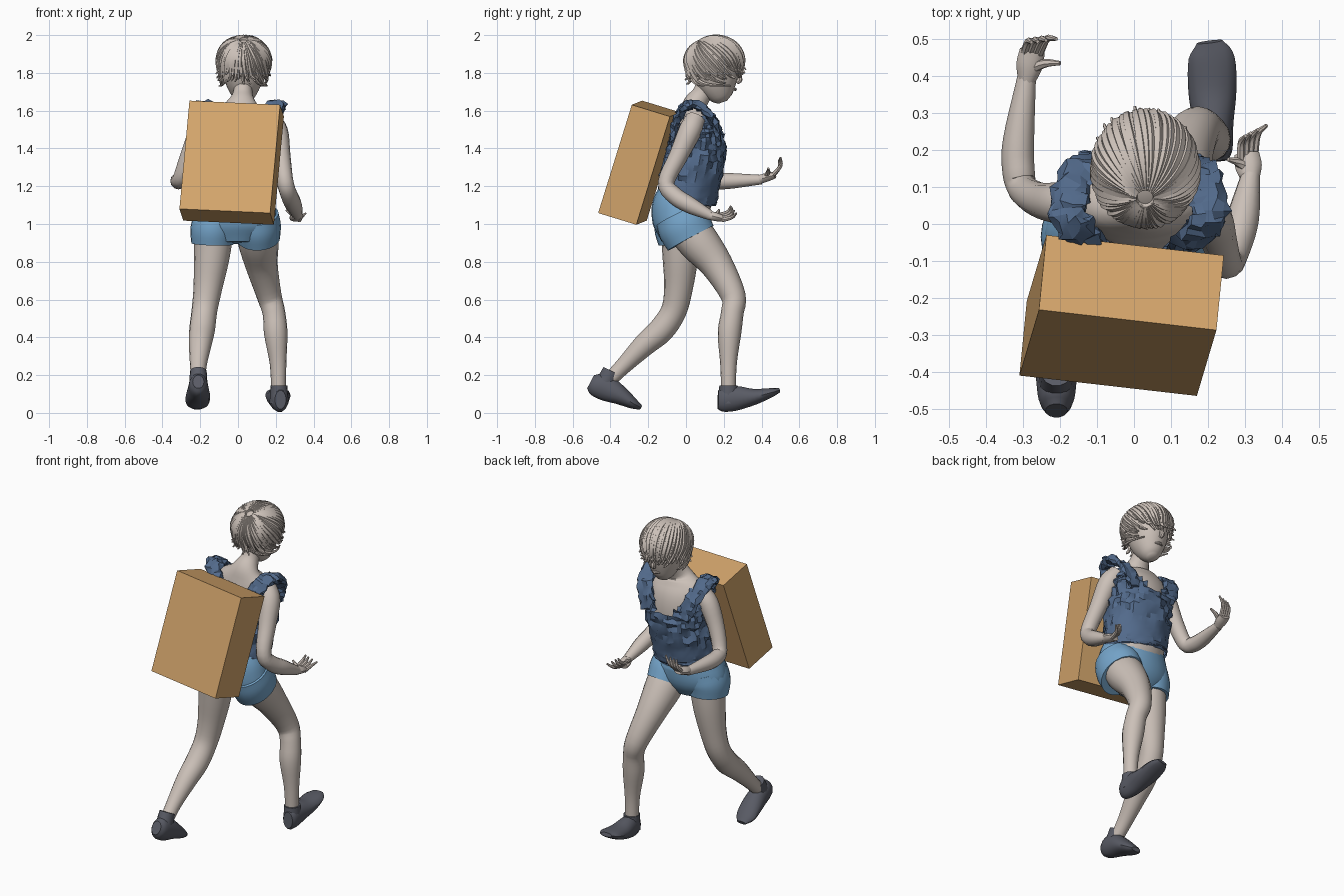
import bpy
import bmesh
import math
import random
from mathutils import Vector, Matrix

random.seed(7)
default_cube = bpy.data.objects.get("Cube")
if default_cube:
    bpy.data.objects.remove(default_cube, do_unlink=True)


def make_material(name, colour):
    material = bpy.data.materials.new(name)
    material.use_nodes = True
    rgba = (*colour, 1.0)
    material.diffuse_color = rgba
    material.node_tree.nodes["Principled BSDF"].inputs["Base Color"].default_value = rgba
    return material


SKIN = make_material("pale_skin", (0.60, 0.53, 0.48))
TANK = make_material("dark_blue_cloth", (0.085, 0.145, 0.26))
SHORTS = make_material("light_blue_cloth", (0.18, 0.38, 0.60))
SHOE = make_material("charcoal_shoe", (0.10, 0.105, 0.13))
BOX = make_material("tan_box", (0.66, 0.38, 0.15))


def finish(name, bm, material, angle=40):
    bmesh.ops.recalc_face_normals(bm, faces=bm.faces)
    mesh = bpy.data.meshes.new(name)
    bm.to_mesh(mesh)
    bm.free()
    mesh.materials.append(material)
    obj = bpy.data.objects.new(name, mesh)
    bpy.context.collection.objects.link(obj)
    bpy.ops.object.select_all(action="DESELECT")
    obj.select_set(True)
    bpy.context.view_layer.objects.active = obj
    if angle:
        bpy.ops.object.shade_smooth_by_angle(angle=math.radians(angle))
    return obj


def spline(points, steps):
    """Catmull-Rom samples through tuples (x, y, z, width, depth)."""
    rows = [Vector(p) for p in points]
    rows = [rows[0] * 2 - rows[1]] + rows + [rows[-1] * 2 - rows[-2]]
    samples = []
    for a, b, c, d in zip(rows, rows[1:], rows[2:], rows[3:]):
        for k in range(steps):
            t = k / steps
            samples.append((b * 2 + (c - a) * t + (a * 2 - b * 5 + c * 4 - d) * t * t
                            + (b * 3 - a - c * 3 + d) * t ** 3) / 2)
    return samples + [rows[-2]]


def tube(bm, points, sides=14, steps=4, caps=True):
    """Loft elliptical rings along a path; width runs along x where possible."""
    samples = spline(points, steps)
    centres = [Vector(s[:3]) for s in samples]
    span = (centres[-1] - centres[0]).normalized()
    reference = Vector((0, 1, 0)) if abs(span.x) > 0.8 else Vector((1, 0, 0))
    rings = []
    for i, s in enumerate(samples):
        along = (centres[min(i + 1, len(centres) - 1)] - centres[max(i - 1, 0)]).normalized()
        across = (reference - along * reference.dot(along)).normalized()
        up = along.cross(across)
        ring = []
        for k in range(sides):
            a = math.tau * k / sides
            ring.append(bm.verts.new(centres[i] + across * math.cos(a) * max(s[3], 0.002)
                                     + up * math.sin(a) * max(s[4], 0.002)))
        rings.append(ring)
    for low, high in zip(rings, rings[1:]):
        for k in range(sides):
            n = (k + 1) % sides
            bm.faces.new((low[k], low[n], high[n], high[k]))
    if caps:
        bm.faces.new(rings[0])
        bm.faces.new(rings[-1])


def part(name, material, *paths, **options):
    bm = bmesh.new()
    for path in paths:
        tube(bm, path, **options)
    return finish(name, bm, material)


def limb(*points):
    return [(*p, p[-1]) for p in points]


# Torso and neck
TORSO = [(-.01, -.02, 1.06, .19, .13), (0, .015, 1.18, .175, .14), (.01, .055, 1.38, .17, .13),
         (.01, .06, 1.5, .175, .115), (.015, .05, 1.58, .16, .085), (.02, .05, 1.635, .085, .065),
         (.025, .085, 1.69, .052, .052), (.03, .12, 1.77, .052, .055)]
part("torso", SKIN, TORSO, sides=24)

# Ruffled tank top: a loose shell cut away at the neckline
bm = bmesh.new()
shell = [(x, y, z, w + .018, d + .016) for x, y, z, w, d in TORSO[1:5]]
shell = [(-.005, .005, 1.13, .192, .152)] + shell
tube(bm, shell, sides=44, steps=7, caps=False)
above = [f for f in bm.faces
         if f.calc_center_median().z > 1.43 + 1.1 * max(0, abs(f.calc_center_median().x - .01) - .03)]
bmesh.ops.delete(bm, geom=above, context="FACES")
for v in bm.verts:
    amount = .024 if 1.24 < v.co.z < 1.52 else .007
    outward = Vector((v.co.x, v.co.y - .04, 0)).normalized()
    v.co += outward * random.uniform(-.3, 1) * amount + Vector((0, 0, random.uniform(-.3, .3) * amount))
finish("tank_top", bm, TANK, 25)

# Ruffled shoulder straps
for name, side, middle in (("left", 1, .03), ("right", -1, 0)):
    bm = bmesh.new()
    strap = [(.10, .175, 1.43, .05, .02), (.145, .15, 1.54, .05, .022), (.175, .07, 1.62, .05, .022),
             (.165, 0, 1.625, .05, .022), (.12, -.05, 1.55, .045, .02), (.08, -.07, 1.45, .04, .015)]
    tube(bm, [(middle + side * x, y, z, w, d) for x, y, z, w, d in strap], sides=10, steps=5)
    for v in bm.verts:
        v.co += Vector([random.uniform(-1, 1) * .011 for axis in range(3)])
    finish(name + "_strap", bm, TANK, 20)

# Shorts with two tilted leg openings
part("shorts", SHORTS,
     [(-.005, -.005, 1.155, .188, .142), (-.01, -.025, 1.08, .212, .157),
      (-.015, -.025, .98, .225, .145), (-.015, -.03, .9, .14, .1)],
     [(.10, -.04, 1.05, .115, .13), (.105, -.01, .99, .122, .142), (.108, .025, .925, .115, .138)],
     [(-.12, -.03, 1.04, .11, .13), (-.132, -.035, .97, .12, .132), (-.135, -.03, .895, .112, .115)],
     sides=24)

# Legs: the left one steps forward, the right one pushes off behind
part("left_leg", SKIN, limb((.10, -.01, 1.0, .11), (.108, .07, .9, .108), (.125, .165, .78, .086),
     (.165, .25, .62, .066), (.19, .245, .53, .06), (.20, .23, .42, .062),
     (.212, .225, .26, .044), (.215, .225, .1, .038)), sides=16)
part("right_leg", SKIN, limb((-.125, -.03, .98, .105), (-.14, -.03, .82, .094), (-.16, -.04, .66, .076),
     (-.178, -.065, .54, .068), (-.19, -.13, .44, .068), (-.2, -.22, .36, .06),
     (-.21, -.33, .25, .044), (-.21, -.41, .17, .038)), sides=16)

# Shoes: heel-to-toe body plus ankle collar
part("left_shoe", SHOE,
     [(.225, .17, .07, .03, .05), (.222, .2, .07, .045, .066), (.215, .27, .078, .054, .066),
      (.212, .36, .085, .065, .044), (.21, .45, .107, .062, .025), (.205, .493, .12, .035, .012)],
     [(.217, .225, .05, .05, .055), (.217, .225, .145, .045, .05)])
part("right_shoe", SHOE,
     [(-.21, -.505, .165, .03, .04), (-.21, -.475, .15, .048, .064), (-.21, -.41, .125, .056, .068),
      (-.212, -.345, .09, .064, .05), (-.215, -.28, .05, .06, .03), (-.215, -.238, .028, .03, .012)],
     [(-.21, -.44, .13, .05, .055), (-.21, -.395, .222, .044, .048)])

# Bent arms
part("left_arm", SKIN, limb((.165, .05, 1.555, .055), (.205, .02, 1.49, .06), (.228, -.04, 1.36, .05),
     (.25, -.105, 1.22, .044), (.272, -.06, 1.15, .046), (.295, .02, 1.1, .044),
     (.315, .13, 1.045, .026)), sides=12)
part("right_arm", SKIN, limb((-.14, .055, 1.555, .055), (-.195, .055, 1.5, .058), (-.255, .065, 1.37, .048),
     (-.3, .095, 1.25, .042), (-.313, .15, 1.23, .044), (-.312, .23, 1.228, .042),
     (-.29, .40, 1.235, .025)), sides=12)


# Hands: flattened palm, four curled fingers and a thumb
def hand(name, wrist, knuckles, tip, thumb, spread):
    wrist, knuckles, tip, thumb, spread = map(Vector, (wrist, knuckles, tip, thumb, spread))
    bm = bmesh.new()
    tube(bm, [(*wrist, .025, .025), (*wrist.lerp(knuckles, .5), .036, .024), (*knuckles, .034, .019)], sides=10)
    bend = (knuckles - wrist) * .5
    for k in range(4):
        shift = spread * (k - 1.5)
        middle = knuckles.lerp(tip, .45) + bend * .4
        tube(bm, limb((*(knuckles - bend * .3 + shift), .012), (*(middle + shift * 1.2), .010),
                      (*(tip + shift * (1.3 + .2 * k)), .005)), sides=7)
    root = wrist.lerp(knuckles, .35)
    tube(bm, limb((*root, .016), (*(root.lerp(thumb, .5) + bend * .2), .012), (*thumb, .006)), sides=7)
    finish(name, bm, SKIN)


hand("left_hand", (.315, .12, 1.047), (.305, .19, 1.03), (.325, .25, 1.08), (.255, .175, 1.075), (.012, .006, -.008))
hand("right_hand", (-.29, .39, 1.236), (-.275, .47, 1.26), (-.25, .495, 1.345), (-.2, .435, 1.295), (.014, .002, .003))

# Head, nose and lips
part("head", SKIN,
     [(.03, .195, 1.645, .025, .025), (.03, .185, 1.675, .06, .065), (.03, .165, 1.75, .098, .11),
      (.03, .15, 1.85, .118, .125), (.03, .145, 1.93, .085, .095), (.03, .145, 1.965, .03, .04)],
     sides=20)
part("nose", SKIN, limb((.03, .27, 1.80, .007), (.03, .284, 1.765, .015), (.03, .268, 1.748, .01)), sides=8)
part("lips", SKIN, limb((.005, .252, 1.712, .004), (.03, .26, 1.713, .009), (.055, .252, 1.712, .004)), sides=8)

# Hair: a cap under two layers of tapering locks swept from the crown
HAIR_CENTRE = Vector((.03, .152, 1.855))
HAIR_SIZE = Vector((.134, .148, .131))
bm = bmesh.new()
bmesh.ops.create_uvsphere(bm, u_segments=28, v_segments=18, radius=1)
for v in bm.verts:
    v.co = HAIR_CENTRE + v.co * HAIR_SIZE
low = [f for f in bm.faces
       if f.calc_center_median().z < (1.83 if f.calc_center_median().y > .2 else 1.76)]
bmesh.ops.delete(bm, geom=low, context="FACES")
finish("hair_cap", bm, SKIN)

bm = bmesh.new()
tilt = Matrix.Rotation(math.radians(32), 3, "X")
LOCKS = 46
for layer in range(2):
    for k in range(LOCKS):
        turn = math.tau * (k + layer * .5 + random.uniform(-.3, .3)) / LOCKS
        drop = random.uniform(-.015, .03) + layer * .03
        path = []
        for step in range(1, 18):
            polar = step * .16
            heading = turn + polar * .12
            d = tilt @ Vector((math.sin(polar) * math.cos(heading), math.sin(polar) * math.sin(heading),
                               math.cos(polar)))
            if d.z < 0:
                flat = Vector((d.x, d.y)).normalized() * (1 + .12 * d.z)
                d.x, d.y = flat
            place = HAIR_CENTRE + d * HAIR_SIZE * (1 + .04 * layer)
            path.append(place)
            if place.z < (1.785 if place.y > .19 else 1.745) + drop:
                break
        if len(path) > 2:
            path[-1] += Vector((d.x, d.y, 0)) * random.uniform(0, .02)
            last = len(path) - 1
            girth = [.004 + .011 * math.sin(math.pi * min(1, .12 + .88 * i / last)) for i in range(last + 1)]
            tube(bm, limb(*[(*p, g) for p, g in zip(path, girth)]), sides=5, steps=2)
finish("hair_locks", bm, SKIN, 30)

# Tilted box carried on the back
corner = Vector((-.31, -.41, 1.08))
width, depth, height = Vector((.48, -.055, -.022)), Vector((.02, .202, -.062)), Vector((.053, .178, .573))
bm = bmesh.new()
bmesh.ops.create_cube(bm, size=1)
for v in bm.verts:
    v.co = corner + width * (v.co.x + .5) + depth * (v.co.y + .5) + height * (v.co.z + .5)
finish("back_box", bm, BOX, 0)
